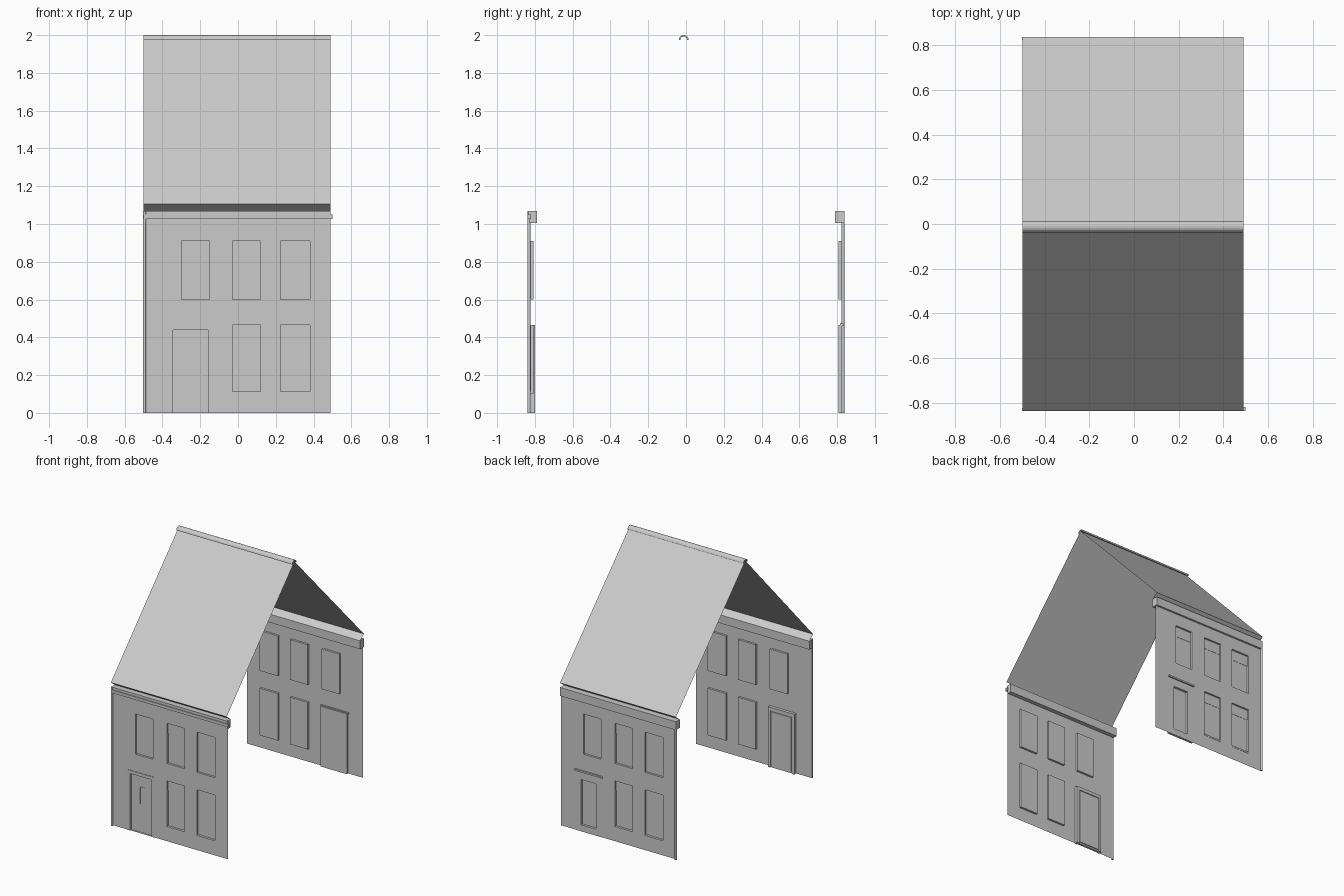
import bpy, bmesh, math
from mathutils import Vector

if "Cube" in bpy.data.objects:
    bpy.data.objects.remove(bpy.data.objects["Cube"], do_unlink=True)

grey = bpy.data.materials.new("plain_grey")
grey.use_nodes = True
grey.diffuse_color = (0.6, 0.6, 0.6, 1)
grey.node_tree.nodes["Principled BSDF"].inputs["Base Color"].default_value = (0.6, 0.6, 0.6, 1)

X0, X1 = -0.5, 0.49      # ends of the house
WALL = 0.823             # distance of each wall from the middle
DEPTH = 0.016            # recess of windows and doors


def finish(bm, name):
    mesh = bpy.data.meshes.new(name)
    bm.to_mesh(mesh)
    bm.free()
    mesh.materials.append(grey)
    ob = bpy.data.objects.new(name, mesh)
    bpy.context.scene.collection.objects.link(ob)
    return ob


def face(bm, points, outward):
    f = bm.faces.new([bm.verts.new(p) for p in points])
    f.normal_update()
    if f.normal.dot(Vector(outward)) < 0:
        f.normal_flip()


def sheet(name, points, outward):
    bm = bmesh.new()
    face(bm, points, outward)
    return finish(bm, name)


def box(name, xs, ys, zs):
    bm = bmesh.new()
    bmesh.ops.create_cube(bm, size=1)
    for v in bm.verts:
        v.co = [sum(r) / 2 + c * abs(r[1] - r[0]) for r, c in zip((xs, ys, zs), v.co)]
    return finish(bm, name)


def wall(name, s, holes):
    """Single sheet with rectangular openings."""
    xs = sorted({X0, X1, *[h[0] for h in holes], *[h[1] for h in holes]})
    zs = sorted({0, 1.01, *[h[2] for h in holes], *[h[3] for h in holes]})
    bm = bmesh.new()
    for a, b in zip(xs, xs[1:]):
        for c, d in zip(zs, zs[1:]):
            mx, mz = (a + b) / 2, (c + d) / 2
            if not any(h[0] < mx < h[1] and h[2] < mz < h[3] for h in holes):
                y = s * WALL
                face(bm, [(a, y, c), (b, y, c), (b, y, d), (a, y, d)], (0, s, 0))
    bmesh.ops.remove_doubles(bm, verts=bm.verts, dist=1e-5)
    bmesh.ops.dissolve_limit(bm, angle_limit=0.01, verts=bm.verts, edges=bm.edges)
    return finish(bm, name)


def recess(name, s, hole, depth=DEPTH):
    """Back pane and four reveals behind an opening."""
    a, b, c, d = hole
    o, i = s * WALL, s * (WALL - depth)
    bm = bmesh.new()
    face(bm, [(a, i, c), (b, i, c), (b, i, d), (a, i, d)], (0, s, 0))
    for x, n in ((a, 1), (b, -1)):
        face(bm, [(x, o, c), (x, i, c), (x, i, d), (x, o, d)], (n, 0, 0))
    for z, n in ((c, 1), (d, -1)):
        face(bm, [(a, o, z), (a, i, z), (b, i, z), (b, o, z)], (0, 0, n))
    return finish(bm, name)


def span(s, a, b):
    return sorted((s * a, s * b))


def frame(name, s, outer, inner, near, far):
    """Two jambs and a head."""
    a, b, c, d = outer
    e, f, g, h = inner
    ys = span(s, near, far)
    box(name + "_jamb_a", (a, e), ys, (c, d))
    box(name + "_jamb_b", (f, b), ys, (c, d))
    box(name + "_head", (e, f), ys, (h, d))


upper = [(-0.30, -0.15), (-0.03, 0.12), (0.225, 0.38)]

for s, side in ((-1, "front"), (1, "back")):
    # The back wall is the front layout turned round
    def turn(a, b):
        return (a, b) if s < 0 else (-b, -a)

    windows = [(*turn(*x), 0.60, 0.91) for x in upper]
    windows += [(*turn(*x), 0.11, 0.465) for x in upper[1:]]
    door = (*turn(-0.365, -0.14), 0, 0.465)
    wall(side + "_wall", s, windows + [door])

    # Windows with an upper sash and a sill
    for n, w in enumerate(windows):
        recess(f"{side}_window_{n}", s, w)
        pane = WALL - DEPTH
        box(f"{side}_upper_sash_{n}", w[:2], span(s, pane, pane + 0.002), (w[3] - 0.08, w[3]))
        if w[2] < 0.5:
            box(f"{side}_sill_{n}", w[:2], span(s, pane, WALL + 0.002), (w[2] - 0.008, w[2] + 0.004))

    # Door with its frame
    recess(side + "_door", s, door)
    if s < 0:
        inner = (-0.345, -0.16, 0.01, 0.44)
        frame("front_door_frame", s, door, inner, 0.80, WALL + 0.004)
        box("front_door_leaf", (-0.338, -0.167), span(s, 0.80, 0.812), (0.012, 0.432))
        frame("front_door_light", s, (-0.27, -0.23, 0.22, 0.355),
              (-0.265, -0.235, 0.225, 0.35), 0.81, 0.815)
    else:
        inner = (0.19, 0.32, 0.05, 0.40)
        frame("back_door_frame", s, door, inner, 0.807, WALL + 0.002)
        box("back_door_bottom_rail", inner[:2], span(s, 0.807, WALL + 0.002), (0, 0.05))
        box("back_door_ledge", (0.135, 0.37), span(s, 0.815, 0.835), (0.46, 0.472))

    # Cornice
    if s < 0:
        box("front_cornice", (X0, X1), span(s, 0.79, 0.828), (1.005, 1.07))
        box("front_cornice_moulding", (X0, 0.50), span(s, 0.82, 0.838), (1.027, 1.05))
        box("front_cornice_lip", (X0, X1), span(s, 0.82, 0.833), (1.05, 1.07))
    else:
        box("back_cornice", (X0, X1), span(s, 0.79, 0.838), (1.005, 1.07))

    # Downpipe
    bm = bmesh.new()
    bmesh.ops.create_cone(bm, cap_ends=True, segments=12, radius1=0.008, radius2=0.008, depth=1.07)
    bmesh.ops.translate(bm, verts=bm.verts, vec=(-0.495, s * 0.831, 0.535))
    pipe = finish(bm, side + "_downpipe")
    for p in pipe.data.polygons:
        p.use_smooth = len(p.vertices) == 4

    # Roof slope and the sloping strip under its eave
    eave, ridge = (s * 0.838, 1.105), (-0.011, 1.988)
    sheet(side + "_roof", [(X0, *eave), (X1, *eave), (X1, *ridge), (X0, *ridge)], (0, s, 1))
    foot = (s * 0.79, 1.07)
    sheet(side + "_eave_strip", [(X0, *eave), (X1, *eave), (X1, *foot), (X0, *foot)], (0, s, -1))

# Half-round ridge capping
bm = bmesh.new()
arc = [math.pi * i / 10 for i in range(11)]
ring = [(r * math.cos(t), q * math.sin(t)) for r, q, ts in
        ((0.026, 0.025, arc), (0.018, 0.017, arc[::-1])) for t in ts]
f = bm.faces.new([bm.verts.new((X0, -0.012 + y, 1.975 + z)) for y, z in ring])
ext = bmesh.ops.extrude_face_region(bm, geom=[f], use_keep_orig=True)
bmesh.ops.translate(bm, verts=[v for v in ext["geom"] if isinstance(v, bmesh.types.BMVert)],
                    vec=(X1 - X0, 0, 0))
bmesh.ops.recalc_face_normals(bm, faces=bm.faces)
finish(bm, "ridge_cap")
